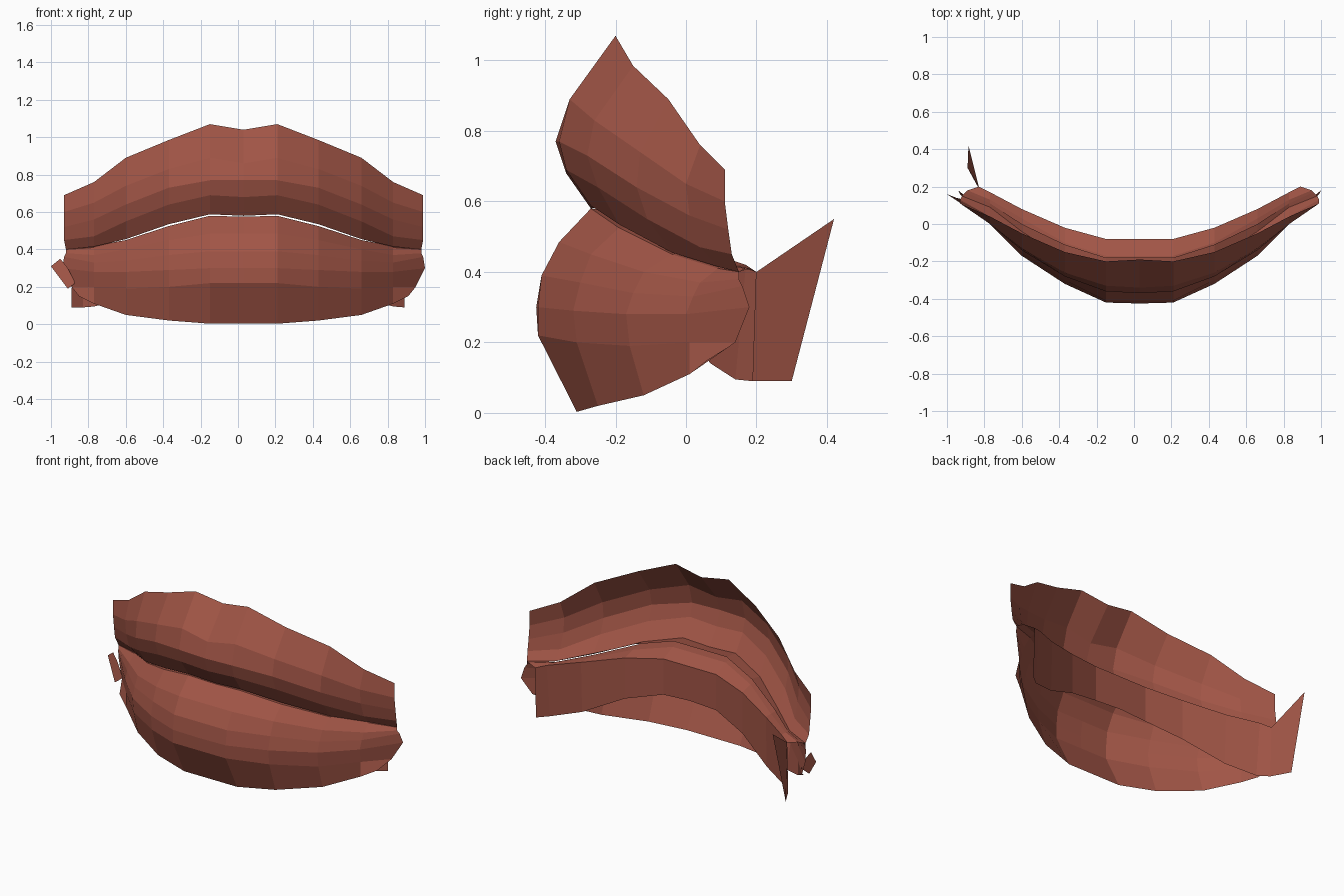
import bpy, bmesh

# One flat colour for everything
lip_red = bpy.data.materials.new("lip_red")
lip_red.diffuse_color = (0.36, 0.092, 0.062, 1)

MID = 0.03                                   # mirror plane of the mouth
STATIONS = (0, 0.18, 0.40, 0.63, 0.80)       # distances from the mouth centre


def make_object(name, bm):
    mesh = bpy.data.meshes.new(name)
    bm.to_mesh(mesh)
    bm.free()
    mesh.materials.append(lip_red)
    obj = bpy.data.objects.new(name, mesh)
    bpy.context.collection.objects.link(obj)
    return obj


def loft(name, rows):
    """Half sheet through rows of (end x, y values, z values), then mirrored."""
    bm = bmesh.new()
    grid = [[bm.verts.new((x, y, z)) for x, y, z in zip(STATIONS + (end,), ys, zs)]
            for end, ys, zs in rows]
    for a, b in zip(grid, grid[1:]):
        for j in range(len(a) - 1):
            bm.faces.new((a[j], a[j + 1], b[j + 1], b[j]))
    obj = make_object(name, bm)
    obj.location.x = MID
    mod = obj.modifiers.new("both_sides", 'MIRROR')
    mod.use_clip = True
    return obj


def flap(name, pts):
    bm = bmesh.new()
    bm.faces.new([bm.verts.new(p) for p in pts])
    return make_object(name, bm)


# Upper lip, from the inner edge at the mouth slit up to the cupid's bow
loft("upper_lip", [
    (0.93, (-.18, -.18, -.11, .00, .11, .17), (.60, .60, .55, .47, .42, .41)),
    (0.95, (-.27, -.27, -.19, -.04, .09, .15), (.58, .588, .535, .455, .415, .40)),
    (0.96, (-.34, -.34, -.25, -.11, .04, .13), (.68, .69, .64, .55, .47, .45)),
    (0.96, (-.37, -.36, -.28, -.14, .01, .12), (.77, .77, .73, .64, .56, .52)),
    (0.96, (-.34, -.33, -.26, -.13, .00, .11), (.86, .89, .83, .74, .65, .60)),
    (0.96, (-.19, -.20, -.15, -.05, .04, .11), (1.04, 1.07, .985, .89, .76, .69)),
])

# Lower lip, from the chin edge up over the front, across the ledge and down inside
loft("lower_lip", [
    (0.88, (-.31, -.31, -.25, -.12, .01, .06), (.003, .003, .02, .05, .11, .15)),
    (0.92, (-.42, -.42, -.31, -.16, .01, .14), (.22, .22, .20, .19, .20, .20)),
    (0.97, (-.425, -.42, -.32, -.17, .00, .18), (.30, .30, .29, .28, .28, .30)),
    (0.96, (-.41, -.41, -.30, -.15, .02, .16), (.39, .39, .37, .34, .33, .36)),
    (0.95, (-.36, -.36, -.27, -.12, .04, .15), (.485, .485, .45, .40, .37, .38)),
    (0.95, (-.27, -.27, -.19, -.04, .09, .15), (.575, .58, .525, .45, .41, .40)),
    (0.92, (-.17, -.17, -.10, .03, .13, .18), (.57, .57, .52, .45, .42, .41)),
    (0.86, (-.08, -.08, -.02, .08, .17, .20), (.53, .53, .50, .45, .42, .40)),
    (0.86, (-.08, -.08, -.02, .07, .14, .19), (.32, .31, .25, .14, .095, .09)),
])

# Loose flaps at the left mouth corner
flap("inner_corner_flap", [(-.83, .20, .40), (-.83, .19, .09), (-.89, .30, .09), (-.885, .42, .55)])
flap("outer_corner_flap", [(-1.0, .16, .31), (-.91, .10, .19), (-.87, .12, .22),
                           (-.91, .13, .30), (-.95, .14, .35)])
